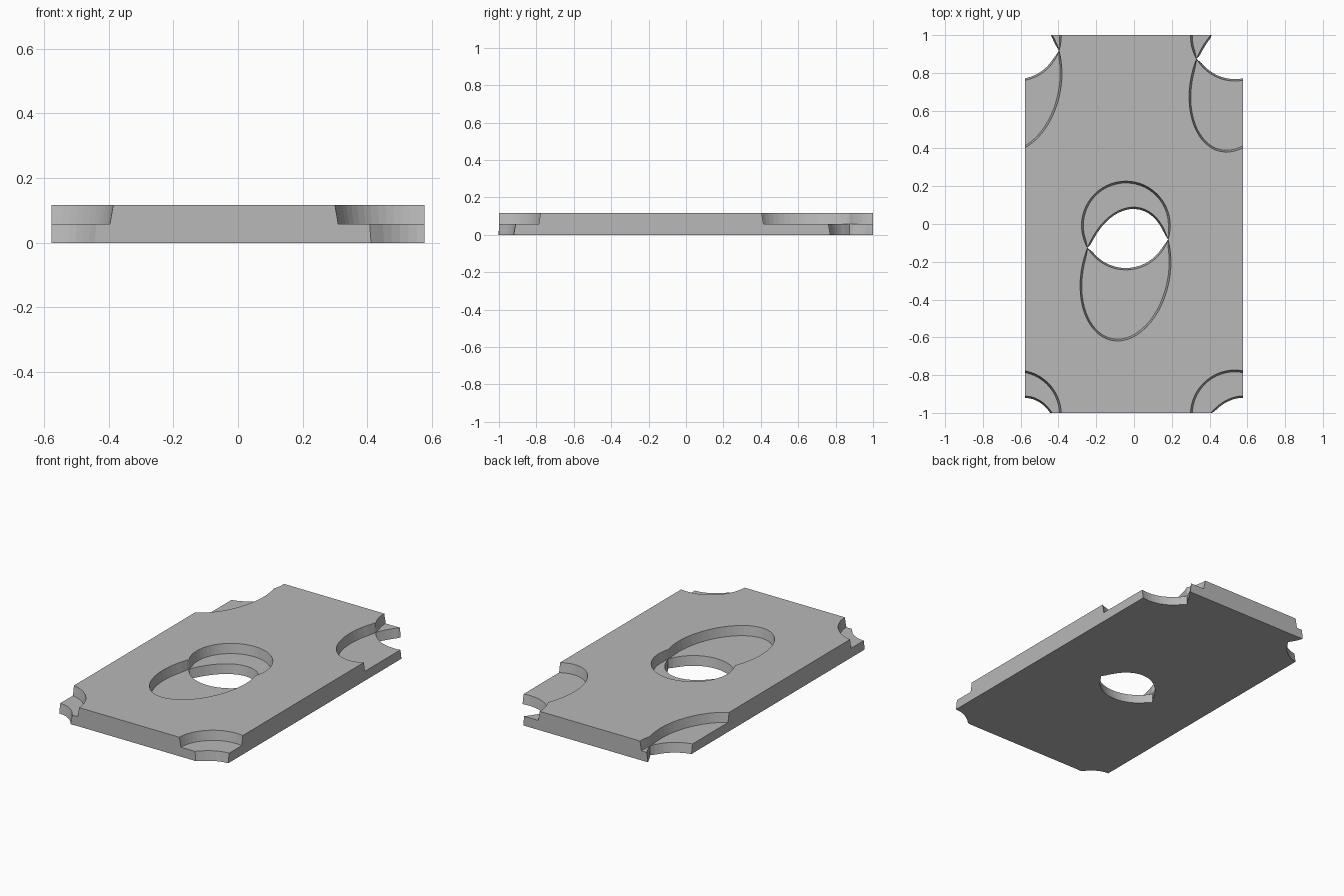
import bpy
import bmesh
import math
from mathutils import Matrix, Vector
from mathutils.geometry import delaunay_2d_cdt

if "Cube" in bpy.data.objects:
    bpy.data.objects.remove(bpy.data.objects["Cube"], do_unlink=True)

HALF_X, HALF_Y, HEIGHT = 0.577, 1.0, 0.117
LEVELS = (0, HEIGHT / 2, HEIGHT)      # underside, shelf, top
SEGMENTS = 56
LEAN = 0.01                           # walls narrow by this much per layer


class Outline:
    """Tilted ellipse that bounds one recess."""

    def __init__(self, centre, rx, ry, tilt):
        self.centre, self.rx, self.ry = Vector(centre), rx, ry
        self.turn = Matrix.Rotation(tilt, 2)

    def points(self):
        for k in range(SEGMENTS):
            a = math.tau * k / SEGMENTS
            yield self.turn @ Vector((self.rx * math.cos(a), self.ry * math.sin(a))) + self.centre

    def ratio(self, p):
        """Below one inside, one on the outline, above one outside."""
        q = self.turn.transposed() @ (p - self.centre)
        return math.hypot(q.x / self.rx, q.y / self.ry)


# A round and an oval recess overlap at the middle and at each corner
shifts = [(0, 0)] + [(sx * HALF_X, sy * HALF_Y) for sx in (-1, 1) for sy in (-1, 1)]
pairs = [(Outline((x - 0.043, y - 0.008), 0.235, 0.235, 0),
          Outline((x - 0.045, y - 0.265), 0.234, 0.359, math.radians(-12)))
         for x, y in shifts]

# Flat layout: slab border and recess outlines
points, edges = [], []


def add_loop(loop):
    start, count = len(points), len(loop)
    points.extend(loop)
    edges.extend((start + k, start + (k + 1) % count) for k in range(count))


add_loop([Vector((x * HALF_X, y * HALF_Y)) for x, y in ((-1, -1), (1, -1), (1, 1), (-1, 1))])
for pair in pairs:
    for outline in pair:
        add_loop(list(outline.points()))
layout = delaunay_2d_cdt(points, edges, [], 0, 1e-6)
flat, triangles = layout[0], layout[2]


def level_at(p):
    """Top level left at a place: two, less one for each recess over it."""
    if abs(p.x) > HALF_X or abs(p.y) > HALF_Y:
        return 0
    return 2 - max(sum(o.ratio(p) < 0.9985 for o in pair) for pair in pairs)


def place(p, level):
    """Lean the foot of each recess wall towards the recess centre."""
    shift = Vector((0, 0))
    for first, second in pairs:
        for own, other in ((first, second), (second, first)):
            gap = other.ratio(p) - 1
            foot = 0 if gap < 0 else 1
            if level == foot and abs(own.ratio(p) - 1) < 0.003:
                shift = (own.centre - p).normalized() * min(LEAN, abs(gap) * 0.1)
    if abs(abs(p.x) - HALF_X) < 1e-4:
        shift.x = 0
    if abs(abs(p.y) - HALF_Y) < 1e-4:
        shift.y = 0
    return (p.x + shift.x, p.y + shift.y, LEVELS[level])


bm = bmesh.new()
corners = {}


def vert(index, level):
    if (index, level) not in corners:
        corners[index, level] = bm.verts.new(place(flat[index], level))
    return corners[index, level]


# Level of every layout triangle, and of the triangle across each directed edge
tops = [level_at(sum((flat[i] for i in tri), Vector((0, 0))) / 3) for tri in triangles]
edge_level = {}
for tri, top in zip(triangles, tops):
    for k in range(3):
        edge_level[tri[k], tri[(k + 1) % 3]] = top

for tri, top in zip(triangles, tops):
    if top == 0:
        continue
    # Upper surface and underside
    bm.faces.new([vert(i, top) for i in tri])
    bm.faces.new([vert(i, 0) for i in reversed(tri)])
    # Walls wherever the neighbour is lower
    for k in range(3):
        a, b = tri[k], tri[(k + 1) % 3]
        for low in range(edge_level.get((b, a), 0), top):
            bm.faces.new((vert(a, low), vert(b, low), vert(b, low + 1), vert(a, low + 1)))
bmesh.ops.recalc_face_normals(bm, faces=bm.faces)

grey = bpy.data.materials.new("mid grey")
grey.use_nodes = True
grey.diffuse_color = (0.48, 0.48, 0.48, 1)
grey.node_tree.nodes["Principled BSDF"].inputs["Base Color"].default_value = grey.diffuse_color

mesh = bpy.data.meshes.new("perforated_plate")
bm.to_mesh(mesh)
bm.free()
mesh.materials.append(grey)
plate = bpy.data.objects.new("perforated_plate", mesh)
bpy.context.scene.collection.objects.link(plate)
